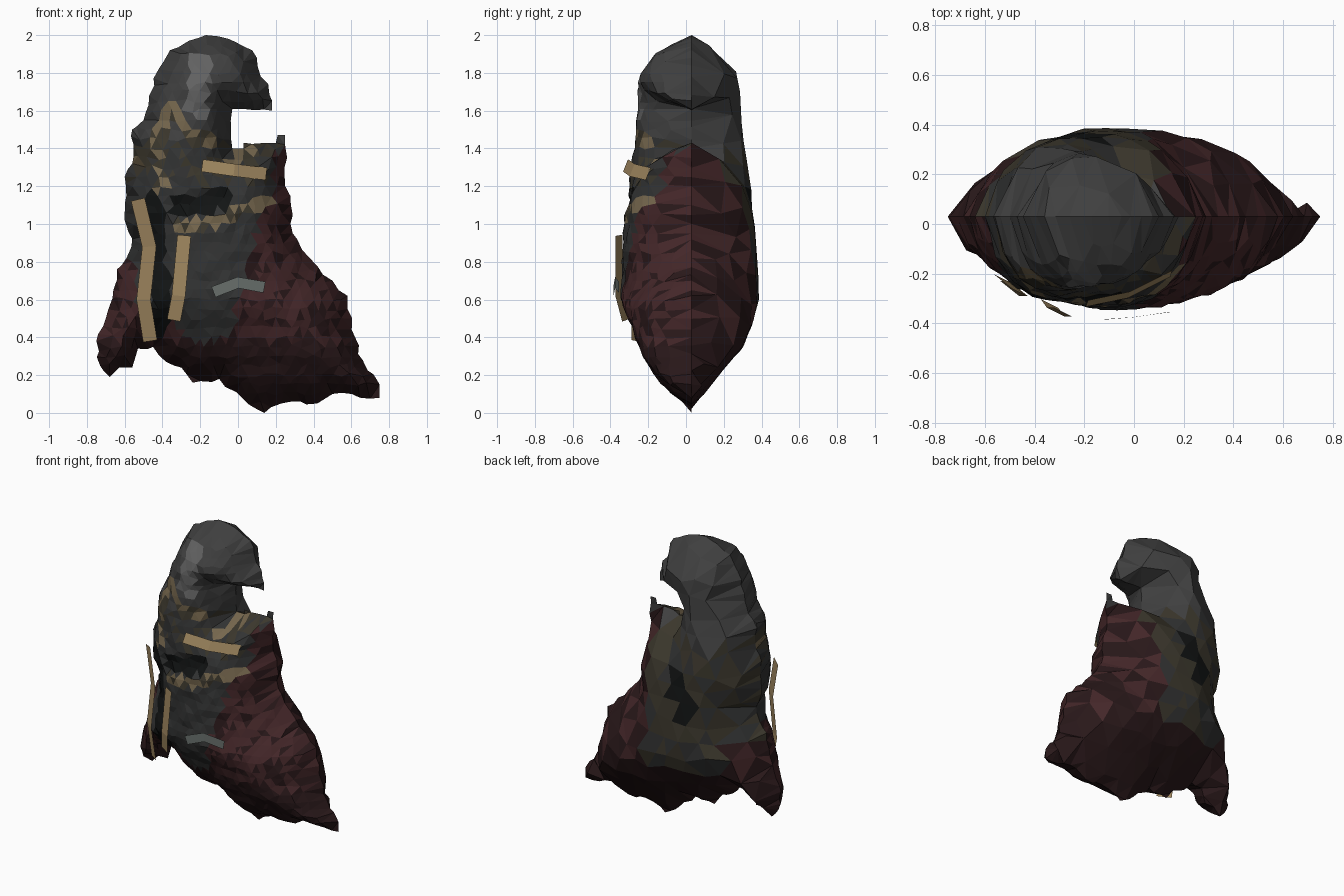
import bpy, bmesh, math, random
from mathutils import Vector
from mathutils.geometry import delaunay_2d_cdt, intersect_point_line

if "Cube" in bpy.data.objects:
    bpy.data.objects.remove(bpy.data.objects["Cube"])

random.seed(4)
SEAM = 0.03


def mat(name, r, g, b):
    m = bpy.data.materials.new(name)
    m.diffuse_color = (r, g, b, 1)
    m.use_nodes = True
    m.node_tree.nodes["Principled BSDF"].inputs["Base Color"].default_value = m.diffuse_color
    return m


GREY, SLATE, RED, WINE, TRIM, BROWN, BLACK, LIGHT = range(8)
MATS = [mat("dark_grey", .05, .05, .05), mat("slate", .032, .033, .033),
        mat("maroon", .058, .02, .022), mat("deep_maroon", .022, .009, .010),
        mat("dull_gold", .18, .135, .075), mat("brown", .045, .039, .026),
        mat("black", .006, .007, .007), mat("pale_grey", .12, .12, .12)]
GOLD = mat("gold", .36, .25, .12)
STEEL = mat("steel", .14, .16, .15)

# silhouette seen from the front (x, z), clockwise from the crown
OUTLINE = [Vector(p) for p in [
    (-.17, 2), (-.05, 1.98), (.03, 1.94), (.1, 1.88), (.12, 1.78), (.16, 1.74), (.18, 1.6),
    (-.03, 1.61), (-.03, 1.4), (.03, 1.4), (.03, 1.43), (.2, 1.43), (.21, 1.47), (.25, 1.47),
    (.26, 1.35), (.25, 1.2), (.28, 1.1), (.29, .95), (.38, .82), (.5, .7), (.58, .62),
    (.58, .55), (.62, .4), (.66, .28), (.75, .15), (.75, .08), (.5, .1), (.42, .05),
    (.23, .05), (.14, 0), (.03, .07), (-.1, .18), (-.24, .16), (-.3, .24), (-.38, .27),
    (-.45, .35), (-.53, .34), (-.56, .24), (-.63, .24), (-.68, .19), (-.73, .25),
    (-.75, .38), (-.7, .5), (-.66, .65), (-.64, .76), (-.59, .82), (-.56, .92), (-.6, 1.02),
    (-.6, 1.25), (-.56, 1.32), (-.56, 1.5), (-.5, 1.55), (-.47, 1.68), (-.42, 1.82),
    (-.36, 1.92), (-.26, 1.97)]][::-1]
EDGES = list(zip(OUTLINE, OUTLINE[1:] + OUTLINE[:1]))

# greatest depth of each half by height (z, depth)
FRONT = [(0, 0), (.16, .17), (.33, .27), (.6, .365), (1.05, .35), (1.31, .31),
         (1.6, .28), (1.76, .28), (1.91, .19), (2, 0)]
BACK = [(0, 0), (.17, .12), (.4, .31), (.6, .35), (.81, .35), (1.05, .325),
        (1.39, .28), (1.6, .255), (1.83, .26), (2, .02)]


def lerp_table(table, z):
    for (a, p), (b, q) in zip(table, table[1:]):
        if z <= b:
            return p + (q - p) * (max(z, a) - a) / (b - a)
    return table[-1][1]


def seg_dist(p, a, b):
    q, t = intersect_point_line(p, a, b)
    return (p - a.lerp(b, min(1, max(0, t)))).length


def path_dist(p, path):
    pts = [Vector(q) for q in path]
    return min(seg_dist(p, a, b) for a, b in zip(pts, pts[1:]))


def edge_dist(p):
    return min(seg_dist(p, a, b) for a, b in EDGES)


def inside(p):
    hit = False
    for a, b in EDGES:
        if (a.y > p.y) != (b.y > p.y) and p.x < (b.x - a.x) * (p.y - a.y) / (b.y - a.y) + a.x:
            hit = not hit
    return hit


# widest inner distance at each height, so every level swells to its full depth
WIDTH = []
for j in range(41):
    row = [Vector((-.75 + i * .03, j * .05)) for i in range(51)]
    WIDTH.append((j * .05, max([edge_dist(p) for p in row if inside(p)] + [.02])))

# outline subdivided once so both shells share the same ragged seam
RIM = []
for a, b in EDGES:
    n = max(1, round((b - a).length / .05))
    for i in range(n):
        p = a.lerp(b, i / n)
        if i:
            p = p + Vector((random.uniform(-.012, .012), random.uniform(-.012, .012)))
        RIM.append(p)

# front decoration lines (x, z)
TRIMS = [[(-.14, 1.43), (-.27, 1.5), (-.35, 1.62), (-.42, 1.46), (-.55, 1.33)],
         [(-.42, 1.46), (-.41, 1.2)], [(-.3, .99), (-.2, .99), (-.04, 1.05), (.16, 1.12)],
         [(-.02, 1.33), (.06, 1.38)]]


def front_colour(p):
    x, z = p
    if path_dist(p, [(-.31, 1.09), (-.2, 1.1), (-.09, 1.13)]) < .055:
        return BLACK
    if path_dist(p, [(-.45, 1.12), (-.42, .75), (-.41, .45)]) < .05:
        return BLACK
    if min(path_dist(p, t) for t in TRIMS) < .035:
        return random.choice([TRIM, TRIM, BROWN])
    right = .19 if z > 1.1 else .08 + (z - .9) * .25
    if z < .47 + .1 * math.sin(x * 9) or (x > right and z < 1.38) or (x < -.54 and z < .82):
        return WINE if z < .38 or random.random() < .3 else RED
    if z > 1.45:
        return LIGHT if path_dist(p, [(-.22, 1.62), (-.2, 1.85)]) < .06 else GREY
    return random.choice([SLATE, SLATE, BROWN]) if z > 1.2 else SLATE


def back_colour(p):
    x, z = p
    if path_dist(p, [(-.15, 1.1), (-.22, .95)]) < .07:
        return BLACK
    if z > 1.38:
        return GREY
    if z < .5 or x > .06 + max(0, z - 1) * .2 or (x < -.5 and z < .7):
        return WINE if z < .45 or random.random() < .5 else RED
    return random.choice([BROWN, BROWN, SLATE])


def shell(name, side, step, profile, bump, colour):
    """Puffed half of the figure: triangulated silhouette, depth grows from the rim."""
    pts = list(RIM)
    for j in range(int(2 / step) + 1):
        for i in range(int(1.6 / step) + 1):
            p = Vector((-.8 + (i + .5 * (j % 2)) * step, j * step))
            p += Vector((random.uniform(-.25, .25), random.uniform(-.25, .25))) * step
            if inside(p) and edge_dist(p) > .03:
                pts.append(p)
    verts, _, tris, *_ = delaunay_2d_cdt(pts, [], [list(range(len(RIM)))], 1, 1e-5)
    bm = bmesh.new()
    bv = []
    for p in verts:
        d = edge_dist(p)
        depth = 0
        if d > .015:
            s = 1 - (1 - min(1, d / lerp_table(WIDTH, p.y))) ** 2
            power = .5 if p.y > .85 else .7
            # thinner towards the open notch and hooked tip
            if p.y > 1.1:
                power += .35 * min(1, max(0, (p.x + .2) / .25)) * min(1, (p.y - 1.1) / .15)
            depth = 1.02 * lerp_table(profile, p.y) * s ** power + random.uniform(-bump, bump)
            if side < 0 and path_dist(p, [(-.3, 1.09), (-.1, 1.12)]) < .05:
                depth -= .03
        bv.append(bm.verts.new((p.x, SEAM + side * depth, p.y)))
    for t in tris:
        f = bm.faces.new([bv[i] for i in (t if side < 0 else t[::-1])])
        c = f.calc_center_median()
        f.material_index = colour(Vector((c.x, c.z)))
    # soften the ridges in depth only
    inner = [v for v in bm.verts if not v.is_boundary]
    bmesh.ops.smooth_vert(bm, verts=inner, factor=.3, use_axis_y=True)
    me = bpy.data.meshes.new(name)
    bm.to_mesh(me)
    bm.free()
    for m in MATS:
        me.materials.append(m)
    bpy.context.collection.objects.link(bpy.data.objects.new(name, me))


def ribbon(name, path, width, material, tilt_x=0, tilt_z=0):
    """Flat band following (x, y, z) points; the tilts lean it to lie along the body."""
    bm = bmesh.new()
    pts = [Vector(p) for p in path]
    rows = []
    for i, p in enumerate(pts):
        t = pts[min(i + 1, len(pts) - 1)] - pts[max(i - 1, 0)]
        n = Vector((-t.z, 0, t.x)).normalized() * width / 2
        n.y = n.x * tilt_x + n.z * tilt_z
        rows.append([bm.verts.new(p + n), bm.verts.new(p - n)])
    for (a, b), (c, d) in zip(rows, rows[1:]):
        bm.faces.new((a, b, d, c))
    me = bpy.data.meshes.new(name)
    bm.to_mesh(me)
    bm.free()
    me.materials.append(material)
    bpy.context.collection.objects.link(bpy.data.objects.new(name, me))


# hooded body with cloak: fine front, coarser back
shell("robed_body_front", -1, .05, FRONT, .011, front_colour)
shell("robed_body_back", 1, .12, BACK, .01, back_colour)

# hanging straps and bands
ribbon("outer_strap", [(-.53, -.23, 1.13), (-.47, -.26, .88), (-.5, -.26, .6),
                       (-.465, -.26, .38)], .075, GOLD, -.8)
ribbon("inner_strap", [(-.285, -.355, .94), (-.315, -.355, .62), (-.34, -.32, .49)], .072, GOLD, -.5)
ribbon("chest_band", [(-.19, -.32, 1.31), (-.02, -.285, 1.285), (.15, -.2, 1.265)],
       .066, GOLD, 0, .4)
ribbon("waist_band", [(-.13, -.385, .64), (0, -.375, .69), (.14, -.355, .665)], .06, STEEL)
